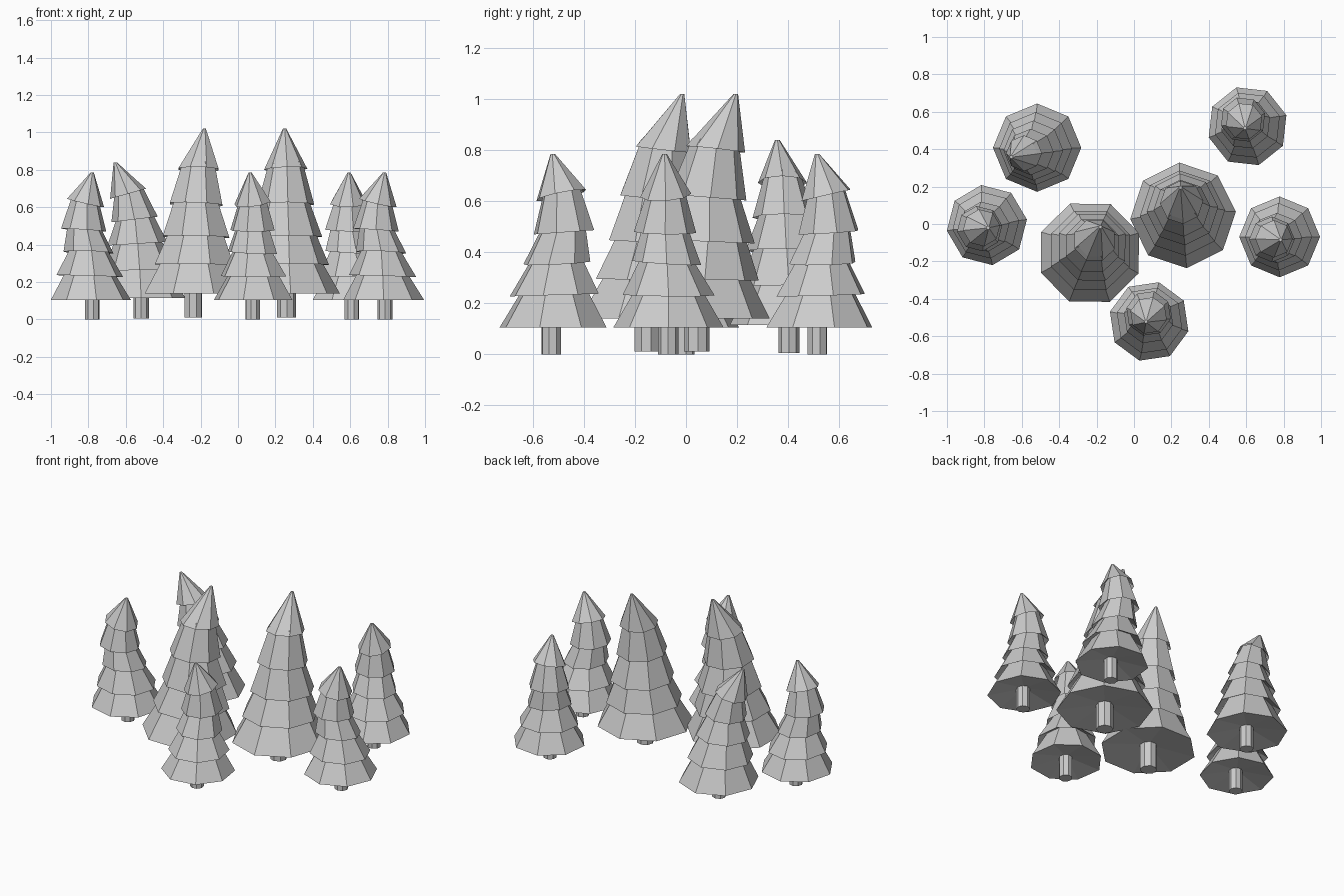
import bpy, bmesh
from math import sin, cos, pi, radians

if "Cube" in bpy.data.objects:
    bpy.data.objects.remove(bpy.data.objects["Cube"], do_unlink=True)

grey = bpy.data.materials.new("plain_grey")
grey.use_nodes = True
grey.diffuse_color = (0.6, 0.6, 0.6, 1)
grey.node_tree.nodes["Principled BSDF"].inputs["Base Color"].default_value = (0.6, 0.6, 0.6, 1)

SIDES = 8
LIFT = 0.032  # how far the underside of each tier is hollowed upward


def ring(bm, centre, radius, tilt, start):
    """Eight-sided loop around centre, tipped by a slope along x and y."""
    cx, cy, cz = centre
    loop = []
    for i in range(SIDES):
        a = start + 2 * pi * i / SIDES
        x, y = radius * cos(a), radius * sin(a)
        loop.append(bm.verts.new((cx + x, cy + y, cz + tilt[0] * x + tilt[1] * y)))
    return loop


def skin(name, loops_of, location, turn):
    """Join successive loops into a closed flat-sided solid."""
    bm = bmesh.new()
    loops = loops_of(bm)
    for low, high in zip(loops, loops[1:]):
        for i in range(SIDES):
            j = (i + 1) % SIDES
            bm.faces.new((low[i], low[j], high[j], high[i]))
    bm.faces.new(loops[0][::-1])
    bm.faces.new(loops[-1])
    bmesh.ops.recalc_face_normals(bm, faces=bm.faces)
    mesh = bpy.data.meshes.new(name)
    bm.to_mesh(mesh)
    bm.free()
    mesh.materials.append(grey)
    ob = bpy.data.objects.new(name, mesh)
    ob.location = (*location, 0)
    ob.rotation_euler.z = radians(turn)
    bpy.context.collection.objects.link(ob)


def tree(name, kind, location, turn):
    start = radians(kind["start"])
    tiers, tip = kind["tiers"], kind["tip"]

    def foliage(bm):
        loops = []
        for n, (x, y, z, r, tx, ty) in enumerate(tiers):
            # hollow underside, meeting the tier below or the trunk
            inner = r * kind["step"] if n else kind["trunk"] * 0.9
            loops.append(ring(bm, (x, y, z + LIFT), inner, (tx, ty), start))
            loops.append(ring(bm, (x, y, z), r, (tx, ty), start))
        loops.append(ring(bm, tip, 0.009, (0, 0), start))
        return loops

    def trunk(bm):
        r = kind["trunk"]
        return [ring(bm, (0, 0, z), r, (0, 0), start)
                for z in (kind["foot"], tiers[0][2] + 0.05)]

    skin(name + "_foliage", foliage, location, turn)
    skin(name + "_trunk", trunk, location, turn)


# Tier rows: centre x, y, z, radius, slope along x, slope along y
small = dict(start=31, step=0.69, trunk=0.04, foot=0, tip=(-0.013, 0.006, 0.785), tiers=[
    (0.003, 0.007, 0.105, 0.216, 0, 0),
    (0.005, 0.012, 0.232, 0.18, 0, 0.03),
    (0, 0.022, 0.358, 0.135, -0.05, 0.05),
    (0, 0.05, 0.478, 0.122, 0, 0.07),
    (0, 0.039, 0.623, 0.1, 0.12, 0.2)])
tall = dict(start=4, step=0.79, trunk=0.05, foot=0.01, tip=(-0.01, 0.152, 1.02), tiers=[
    (0.003, 0.003, 0.14, 0.283, 0, 0),
    (0, 0.015, 0.293, 0.228, 0, -0.02),
    (0, 0.035, 0.442, 0.192, 0, -0.04),
    (-0.003, 0.042, 0.615, 0.152, 0, -0.08),
    (-0.004, 0.073, 0.803, 0.116, 0.03, -0.11)])
leaning = dict(start=0, step=0.73, trunk=0.041, foot=0.005, tip=(-0.138, -0.045, 0.84), tiers=[
    (0, 0.005, 0.115, 0.236, 0, 0),
    (-0.008, 0, 0.265, 0.195, 0.03, 0),
    (-0.02, -0.01, 0.405, 0.16, 0.06, 0),
    (-0.035, -0.018, 0.535, 0.124, 0.12, 0),
    (-0.07, -0.025, 0.672, 0.096, 0.28, 0)])

tree("right_small_tree", small, (-0.779, -0.006), 112)
tree("back_small_tree", small, (0.608, 0.515), 30)
tree("front_small_tree", small, (0.078, -0.528), 0)
tree("left_small_tree", small, (0.786, -0.07), 104)
tree("front_tall_tree", tall, (-0.24, -0.155), -27)
tree("back_tall_tree", tall, (0.259, 0.043), 0)
tree("leaning_tree", leaning, (-0.518, 0.403), 0)
